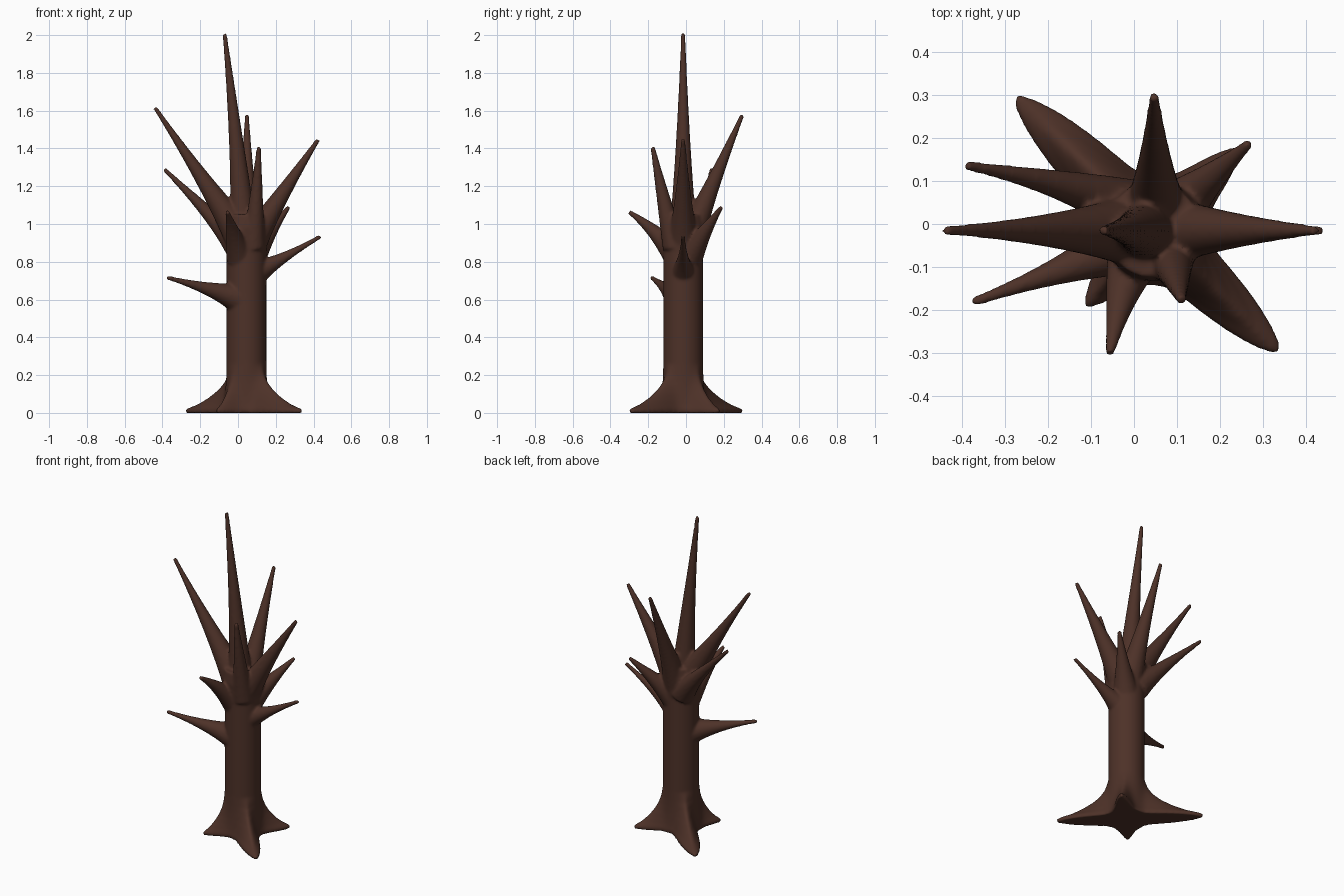
import bpy
import bmesh
from math import sin, cos, tau, exp, radians, degrees, atan2
from mathutils import Vector

default = bpy.data.objects.get("Cube")
if default:
    bpy.data.objects.remove(default, do_unlink=True)

bark = bpy.data.materials.new("dark_brown_bark")
bark.use_nodes = True
BROWN = (0.075, 0.031, 0.021, 1)
bark.diffuse_color = BROWN
shader = next(n for n in bark.node_tree.nodes if n.type == 'BSDF_PRINCIPLED')
shader.inputs["Base Color"].default_value = BROWN
shader.inputs["Roughness"].default_value = 0.8

CENTRE = Vector((0.045, -0.015, 0))
bm = bmesh.new()


def loft(rings):
    """Skin a list of point rings into a closed solid."""
    loops = [[bm.verts.new(p) for p in ring] for ring in rings]
    n = len(loops[0])
    for a, b in zip(loops, loops[1:]):
        for i in range(n):
            j = (i + 1) % n
            bm.faces.new((a[i], a[j], b[j], b[i]))
    bm.faces.new(loops[0][::-1])
    bm.faces.new(loops[-1])


# Trunk with four roots: each root widens the rings around its own direction
root_tips = [(-0.285, 0.305), (0.345, -0.305), (0.25, 0.18), (-0.115, -0.195)]
roots = []
for x, y in root_tips:
    d = Vector((x, y, 0)) - CENTRE
    roots.append((degrees(atan2(d.y, d.x)), d.length))


def trunk_radius(angle, flare, radius):
    r = radius + 0.02 * flare
    for direction, reach in roots:
        off = abs((angle - direction + 180) % 360 - 180)
        r += (reach - radius - 0.02) * flare * exp(-(off / 14.5) ** 1.4)
    return r


# height, root flare, trunk radius
trunk_profile = [(0, 0.98, 0.105), (0.018, 1, 0.105), (0.045, 0.73, 0.105),
                 (0.08, 0.5, 0.105), (0.12, 0.3, 0.105), (0.16, 0.16, 0.105),
                 (0.2, 0.07, 0.105), (0.26, 0, 0.105), (0.85, 0, 0.105),
                 (0.98, 0, 0.118), (1.05, 0, 0.11)]
SIDES = 120
rings = []
for z, flare, radius in trunk_profile:
    ring = []
    for i in range(SIDES):
        a = tau * i / SIDES
        r = trunk_radius(degrees(a), flare, radius)
        ring.append(CENTRE + Vector((r * cos(a), r * sin(a), z)))
    rings.append(ring)
loft(rings)


def branch(start, bend, tip, base_radius, taper=1.3, tip_radius=0.012):
    """Tapered limb along a three-point curve."""
    p0, p1, p2 = Vector(start), Vector(bend), Vector(tip)
    p2 += (p2 - p1).normalized() * 0.008
    rings, steps = [], 14
    for s in range(steps + 1):
        t = s / steps
        p = p0 * (1 - t) ** 2 + p1 * 2 * t * (1 - t) + p2 * t * t
        tangent = (p1 - p0) * (1 - t) + (p2 - p1) * t
        turn = tangent.to_track_quat('Z', 'Y')
        r = tip_radius + (base_radius - tip_radius) * (1 - t) ** taper
        rings.append([p + turn @ Vector((r * cos(tau * i / 16), r * sin(tau * i / 16), 0))
                      for i in range(16)])
    loft(rings)


# Crown limbs
branch((0.03, -0.015, 0.95), (0.01, -0.015, 1.3), (-0.07, -0.015, 2.0), 0.075, 1.1)
branch((0.02, -0.015, 0.93), (-0.12, -0.015, 1.14), (-0.435, -0.015, 1.61), 0.095)
branch((0.07, -0.015, 0.9), (0.18, -0.015, 1.08), (0.42, -0.015, 1.44), 0.085, 1.1)
branch((0.05, 0.02, 0.92), (0.05, 0.1, 1.12), (0.047, 0.295, 1.57), 0.08, 1.1)
branch((0.08, -0.06, 0.88), (0.095, -0.11, 1.08), (0.11, -0.175, 1.4), 0.065, 1.0)
# Smaller upper limbs
branch((0.0, 0.03, 0.88), (-0.12, 0.09, 1.03), (-0.385, 0.135, 1.285), 0.075)
branch((0.08, 0.02, 0.83), (0.16, 0.09, 0.95), (0.265, 0.185, 1.085), 0.075, 1.2)
branch((0.01, -0.05, 0.83), (-0.03, -0.15, 0.96), (-0.055, -0.295, 1.06), 0.075, 1.2)
# Low side limbs
branch((0.02, -0.03, 0.6), (-0.09, -0.08, 0.64), (-0.37, -0.18, 0.715), 0.095, 1.5)
branch((0.09, -0.015, 0.74), (0.18, -0.015, 0.785), (0.43, -0.015, 0.93), 0.075, 1.6)

bmesh.ops.recalc_face_normals(bm, faces=bm.faces)
mesh = bpy.data.meshes.new("bare_tree")
bm.to_mesh(mesh)
bm.free()
mesh.materials.append(bark)
tree = bpy.data.objects.new("bare_tree", mesh)
bpy.context.collection.objects.link(tree)

# Fuse limbs and trunk into one skin and soften the joints
fuse = tree.modifiers.new("fuse", 'REMESH')
fuse.mode = 'VOXEL'
fuse.voxel_size = 0.008
fuse.use_smooth_shade = True
soften = tree.modifiers.new("soften", 'SMOOTH')
soften.factor = 0.5
soften.iterations = 6
